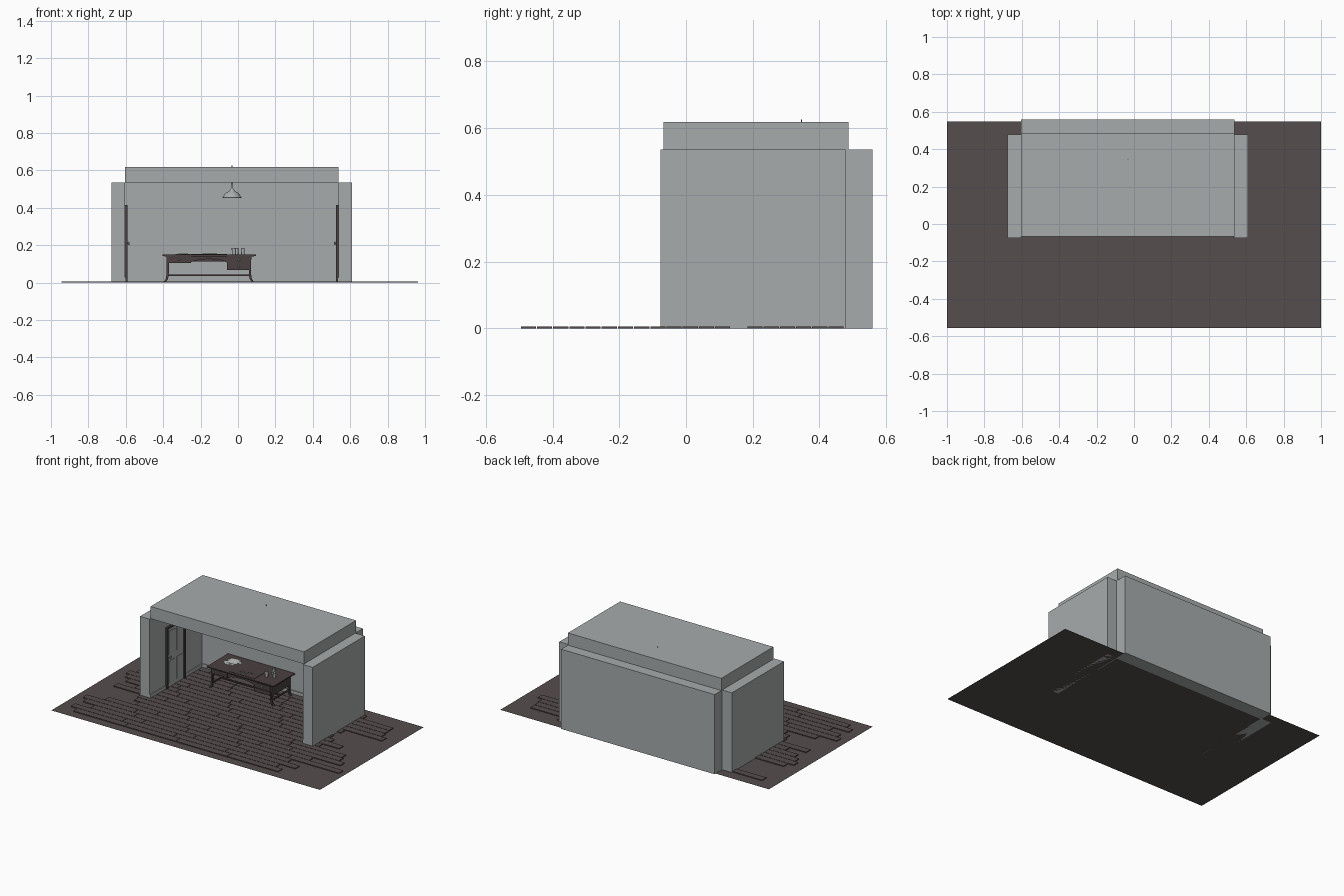
import bpy, bmesh, math, random
from mathutils import Matrix, Vector

if "Cube" in bpy.data.objects:
    bpy.data.objects.remove(bpy.data.objects["Cube"])
random.seed(4)

def mat(name, c):
    m = bpy.data.materials.new(name)
    m.diffuse_color = (*c, 1)
    m.use_nodes = True
    m.node_tree.nodes["Principled BSDF"].inputs["Base Color"].default_value = m.diffuse_color
    return m

PLASTER = mat("grey_plaster", (0.39, 0.41, 0.41))
FLOOR = mat("floor_wood", (0.093, 0.074, 0.074))
WOOD = mat("dark_wood", (0.07, 0.052, 0.052))
PAPER = mat("paper", (0.55, 0.56, 0.56))
METAL = mat("pale_metal", (0.40, 0.42, 0.42))

def finish(name, bm, m, smooth=False):
    bmesh.ops.recalc_face_normals(bm, faces=bm.faces)
    me = bpy.data.meshes.new(name)
    bm.to_mesh(me)
    bm.free()
    ob = bpy.data.objects.new(name, me)
    bpy.context.collection.objects.link(ob)
    me.materials.append(m)
    if smooth:
        bpy.context.view_layer.objects.active = ob
        ob.select_set(True)
        bpy.ops.object.shade_smooth_by_angle(angle=math.radians(40))
        ob.select_set(False)
    return ob

def add_box(bm, x, y, z, rot=0):
    size = (x[1] - x[0], y[1] - y[0], z[1] - z[0])
    mid = ((x[0] + x[1]) / 2, (y[0] + y[1]) / 2, (z[0] + z[1]) / 2)
    M = Matrix.Translation(mid) @ Matrix.Rotation(rot, 4, 'Z') @ Matrix.Diagonal((*size, 1))
    bmesh.ops.create_cube(bm, size=1, matrix=M)

def boxes(name, m, *specs):
    bm = bmesh.new()
    for s in specs:
        add_box(bm, *s)
    return finish(name, bm, m)

def lathe(name, m, profile, loc, n=24, axis='Z'):
    bm = bmesh.new()
    vs = [bm.verts.new((r, 0, z)) for r, z in profile]
    es = [bm.edges.new(p) for p in zip(vs, vs[1:])]
    bmesh.ops.spin(bm, geom=vs + es, cent=(0, 0, 0), axis=(0, 0, 1),
                   angle=math.tau, steps=n, use_merge=True)
    bmesh.ops.remove_doubles(bm, verts=bm.verts, dist=1e-6)
    if axis == 'X':
        bm.transform(Matrix.Rotation(math.pi / 2, 4, 'Y'))
    if axis == 'Y':
        bm.transform(Matrix.Rotation(math.pi / 2, 4, 'X'))
    bm.transform(Matrix.Translation(loc))
    return finish(name, bm, m, True)

def extrude_xz(name, m, pts, y0, y1):
    bm = bmesh.new()
    f = bm.faces.new([bm.verts.new((x, y0, z)) for x, z in pts])
    r = bmesh.ops.extrude_face_region(bm, geom=[f])
    bmesh.ops.translate(bm, vec=(0, y1 - y0, 0),
                        verts=[v for v in r["geom"] if isinstance(v, bmesh.types.BMVert)])
    return finish(name, bm, m)

# Floor sheet
bm = bmesh.new()
bm.faces.new([bm.verts.new(p) for p in ((-1, -.557, 0), (1, -.557, 0), (1, .547, 0), (-1, .547, 0))])
finish("floor_sheet", bm, FLOOR)

# Staggered floor boards
bm = bmesh.new()
PITCH, LENGTH, GAP = 0.0485, 0.382, 0.003
for row in range(20):
    y = -0.495 + row * PITCH
    x = -0.97 + random.uniform(0, LENGTH)
    while x + LENGTH <= 0.975:
        add_box(bm, (x, x + LENGTH - GAP), (y, y + PITCH - GAP), (0.0005, 0.006))
        x += LENGTH
finish("floor_boards", bm, FLOOR)

# Room shell
L, R = -0.604, 0.538
boxes("left_wall", PLASTER, ((-.676, L), (-.076, .478), (0, .536)))
boxes("right_wall", PLASTER, ((R, .609), (-.076, .478), (0, .536)))
boxes("back_wall", PLASTER, ((L, R), (.478, .559), (0, .536)))
boxes("ceiling", PLASTER, ((L, R), (-.067, .487), (.536, .618)))

# Skirting boards, broken at the doors
D0, D1 = 0.09, 0.29
skirt = [((L, R), (.472, .478), (0, .028))]
for x in ((L, L + .006), (R - .006, R)):
    skirt += [(x, (-.076, D0), (0, .028)), (x, (D1, .478), (0, .028))]
boxes("skirting", PLASTER, *skirt)

# Facing doors
for side, wall, s in (("left", L, 1), ("right", R, -1)):
    def span(a, b):
        return tuple(sorted((wall + s * a, wall + s * b)))
    boxes(side + "_door_frame", WOOD,
          (span(0, .013), (D0, D0 + .014), (0, .415)),
          (span(0, .013), (D1 - .014, D1), (0, .415)),
          (span(0, .013), (D0 + .014, D1 - .014), (.401, .415)))
    boxes(side + "_door", PLASTER, (span(0, .006), (D0 + .014, D1 - .014), (.006, .401)))
    boxes(side + "_door_panels", PLASTER,
          *[(span(.006, .009), y, z) for y in ((.117, .18), (.2, .263))
            for z in ((.035, .18), (.225, .38))])
    lathe(side + "_door_knob", METAL,
          [(0, 0), (.01, 0), (.004, .004), (.004, .01), (.009, .013), (.008, .018), (0, .02)]
          if s > 0 else
          [(0, 0), (.01, 0), (.004, -.004), (.004, -.01), (.009, -.013), (.008, -.018), (0, -.02)],
          (wall + s * .005, D0 + .028, .21), 12, 'X')

# Desk top and writing pad
X0, X1, Y0, Y1 = -0.404, 0.095, 0.243, 0.47
boxes("desk_top", WOOD, ((X0, X1), (Y0, Y1), (.143, .15)),
      ((X0 + .01, X1 - .01), (Y0 + .008, Y1 - .008), (.138, .143)))
boxes("writing_pad", WOOD, ((-.25, -.06), (.26, .39), (.15, .152)))

# Desk drawers and arched apron
boxes("left_drawer_case", WOOD, ((-.38, -.252), (.258, .455), (.105, .138)))
boxes("right_drawer_case", WOOD, ((-.06, .068), (.258, .455), (.068, .138)))
fronts = [((-.374, -.258), .110), ((-.054, .062), .108), ((-.054, .062), .072)]
boxes("drawer_fronts", WOOD, *[(x, (.254, .258), (z, z + .026)) for x, z in fronts])
for i, (x, z) in enumerate(fronts):
    lathe(f"drawer_knob_{i}", METAL, [(0, 0), (.003, 0), (.006, .005), (.004, .009), (0, .01)],
          ((x[0] + x[1]) / 2, .254, z + .013), 10, 'Y')
arch = [(-.252 + .192 * t / 12, .108 + .017 * math.sin(math.pi * t / 12) ** .6) for t in range(13)]
extrude_xz("arched_apron", WOOD, arch + [(-.06, .138), (-.252, .138)], .26, .268)
boxes("back_apron", WOOD, ((-.252, -.06), (.447, .455), (.112, .138)))

# Curved desk legs with flared feet, and rails
for side, x, s in (("left", -.376, -1), ("right", .064, 1)):
    path = [(.000, .138, .007), (.000, .05, .006), (.002, .03, .006), (.006, .016, .006), (.014, .006, .006)]
    pts = [(x + s * (c - w), z) for c, z, w in path] + [(x + s * (c + w), z) for c, z, w in reversed(path)]
    for end, y in (("front", .258), ("back", .443)):
        extrude_xz(f"{side}_{end}_leg", WOOD, pts, y, y + .013)
    boxes(side + "_side_rail", WOOD, ((x - .004, x + .004), (.27, .444), (.034, .042)))
boxes("foot_rail", WOOD, ((-.376, .064), (.352, .362), (.034, .042)))

# Loose papers
sheets = []
for i in range(7):
    x, y, z = -.308 + random.uniform(-.02, .02), .37 + random.uniform(-.025, .025), .1502 + i * .001
    sheets.append(((x - .024, x + .024), (y - .034, y + .034), (z, z + .0007), random.uniform(-.9, .9)))
boxes("papers", PAPER, *sheets)
boxes("pen", METAL, ((-.19, -.11), (.30, .304), (.152, .156), .3))

# Glasses and cups
for i, (x, y, r, h) in enumerate(((-.022, .335, .012, .036), (-.008, .39, .011, .036), (.026, .35, .010, .034))):
    lathe(f"glass_{i}", METAL, [(0, 0), (r * .85, 0), (r, h), (r * .88, h), (r * .75, .004), (0, .004)], (x, y, .15), 16)

# Hanging lamp
lathe("lamp_shade", METAL,
      [(.006, .528), (.006, .505), (.012, .496), (.017, .488), (.03, .481), (.041, .471), (.047, .458),
       (.051, .455), (.051, .451), (.046, .451), (.043, .460), (.037, .470), (.027, .478), (0, .484)],
      (-.032, .346, 0), 32)
lathe("lamp_cord", WOOD, [(0, .48), (.002, .48), (.002, .626), (0, .626)], (-.032, .346, 0), 8)
lathe("lamp_bulb", PAPER, [(0, .484), (.006, .48), (.012, .468), (.009, .459), (0, .456)], (-.032, .346, 0), 16)
